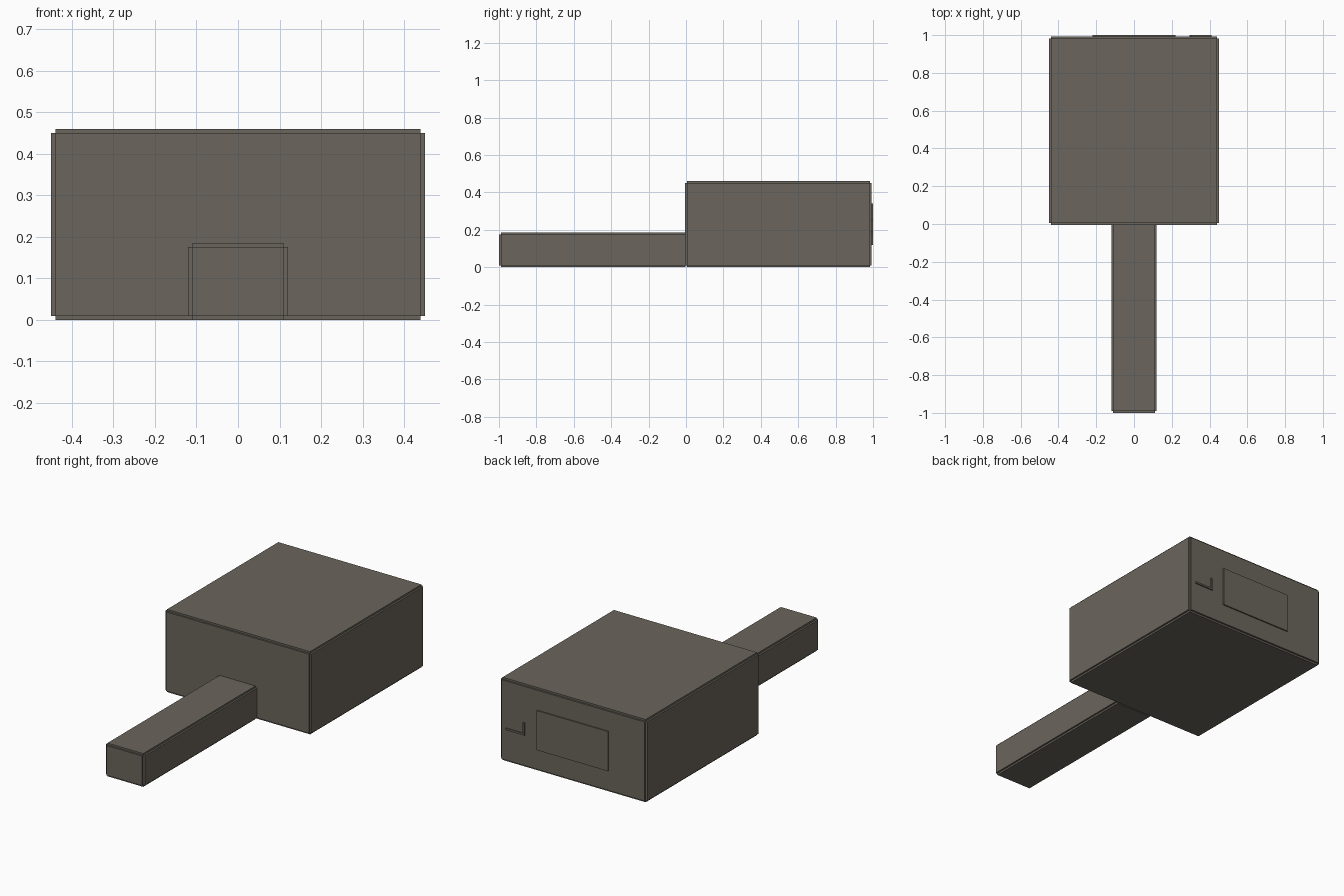
import bpy
import bmesh
from mathutils import Vector

if "Cube" in bpy.data.objects:
    bpy.data.objects.remove(bpy.data.objects["Cube"], do_unlink=True)

grey = bpy.data.materials.new("warm dark grey")
grey.use_nodes = True
colour = (0.147, 0.133, 0.109, 1.0)
grey.diffuse_color = colour
grey.node_tree.nodes["Principled BSDF"].inputs["Base Color"].default_value = colour

T = 0.01  # panel thickness


def box(name, low, high):
    low, high = Vector(low), Vector(high)
    bm = bmesh.new()
    bmesh.ops.create_cube(bm, size=1.0)
    bmesh.ops.scale(bm, vec=high - low, verts=bm.verts)
    bmesh.ops.translate(bm, vec=(low + high) / 2, verts=bm.verts)
    mesh = bpy.data.meshes.new(name)
    bm.to_mesh(mesh)
    bm.free()
    mesh.materials.append(grey)
    obj = bpy.data.objects.new(name, mesh)
    bpy.context.collection.objects.link(obj)
    return obj


def panelled_box(name, low, high, skip=()):
    """Six thin panels meeting along notched edges."""
    sides = (("right", "left"), ("front", "back"), ("bottom", "top"))
    for axis, pair in enumerate(sides):
        for end, side in enumerate(pair):
            if side in skip:
                continue
            a = [v + T for v in low]
            b = [v - T for v in high]
            if end == 0:
                a[axis], b[axis] = low[axis], low[axis] + T
            else:
                a[axis], b[axis] = high[axis] - T, high[axis]
            box(f"{name}_{side}_panel", a, b)


# Main body and the long arm at the front
panelled_box("body", (-0.45, -0.005, 0), (0.45, 0.993, 0.46))
panelled_box("arm", (-0.12, -1.0, 0), (0.12, 0.008, 0.185), skip=("back",))

# Raised details on the back
box("back_plate", (-0.22, 0.99, 0.12), (0.22, 1.0, 0.34))
box("latch_bar", (0.30, 0.99, 0.18), (0.41, 1.0, 0.19))
box("latch_post", (0.295, 0.99, 0.18), (0.305, 1.0, 0.25))
